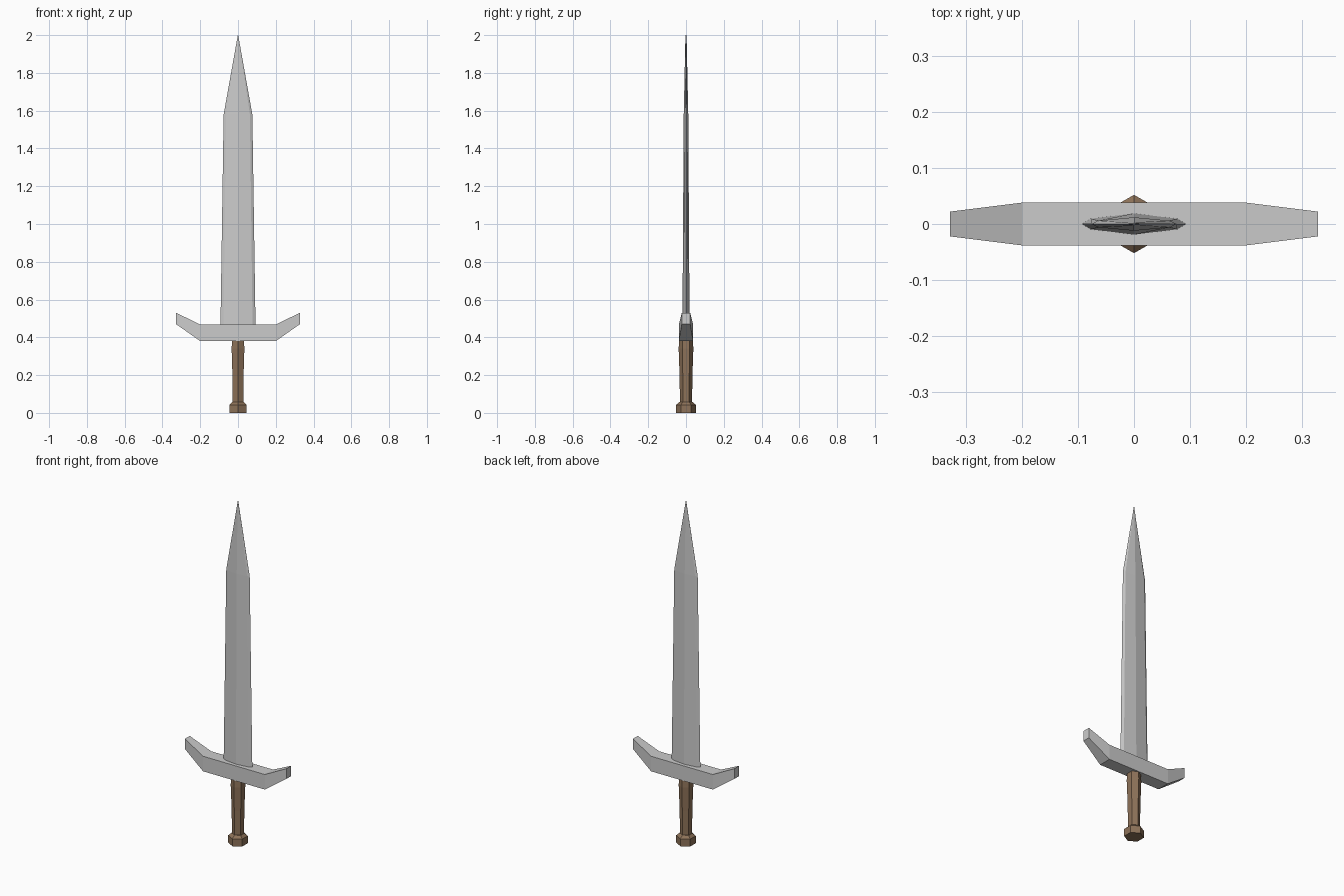
import bpy, bmesh, math

if "Cube" in bpy.data.objects:
    bpy.data.objects.remove(bpy.data.objects["Cube"])


def loft(name, rings, color=None):
    """Skin a list of equal-length rings and cap both ends."""
    bm = bmesh.new()
    loops = [[bm.verts.new(p) for p in ring] for ring in rings]
    n = len(loops[0])
    for a, b in zip(loops, loops[1:]):
        for i in range(n):
            j = (i + 1) % n
            bm.faces.new((a[i], a[j], b[j], b[i]))
    bm.faces.new(loops[0][::-1])
    bm.faces.new(loops[-1])
    bmesh.ops.recalc_face_normals(bm, faces=bm.faces[:])
    mesh = bpy.data.meshes.new(name)
    bm.to_mesh(mesh)
    bm.free()
    obj = bpy.data.objects.new(name, mesh)
    bpy.context.collection.objects.link(obj)
    if color:
        mat = bpy.data.materials.new(name + "_color")
        mat.diffuse_color = color
        mat.use_nodes = True
        mat.node_tree.nodes["Principled BSDF"].inputs["Base Color"].default_value = mat.diffuse_color
        mesh.materials.append(mat)
    return obj


def blade_ring(z, w, t):
    # Flattened octagon-like section: sharp edges, bevels and central ridge
    e, s = 0.83 * w, 0.5 * t
    return [(w, 0, z), (e, s, z), (0, t, z), (-e, s, z),
            (-w, 0, z), (-e, -s, z), (0, -t, z), (e, -s, z)]


def hex_ring(z, r):
    # Hexagon with corners on the y axis
    return [(r * math.sin(k * math.pi / 3), r * math.cos(k * math.pi / 3), z)
            for k in range(6)]


def guard_ring(x, z0, z1, d):
    return [(x, -d, z0), (x, d, z0), (x, d, z1), (x, -d, z1)]


BROWN = (0.27, 0.17, 0.10, 1)

# Blade tapering to a point
loft("blade", [blade_ring(z, w, t) for z, w, t in (
    (0.45, 0.093, 0.019), (1.58, 0.076, 0.012), (2.0, 0.001, 0.003))])

# Cross guard with upturned, narrowing ends
half = [(0.328, 0.47, 0.53, 0.022), (0.2, 0.38, 0.468, 0.038)]
loft("cross_guard",
     [guard_ring(-x, a, b, d) for x, a, b, d in half]
     + [guard_ring(x, a, b, d) for x, a, b, d in reversed(half)])

# Six-sided grip, swelling below the guard
loft("grip", [hex_ring(z, r) for z, r in (
    (0.04, 0.032), (0.20, 0.034), (0.34, 0.039), (0.39, 0.036))], BROWN)

# Six-sided pommel with a chamfered top
loft("pommel", [hex_ring(z, r) for z, r in (
    (0.0, 0.052), (0.043, 0.052), (0.058, 0.034))], BROWN)
